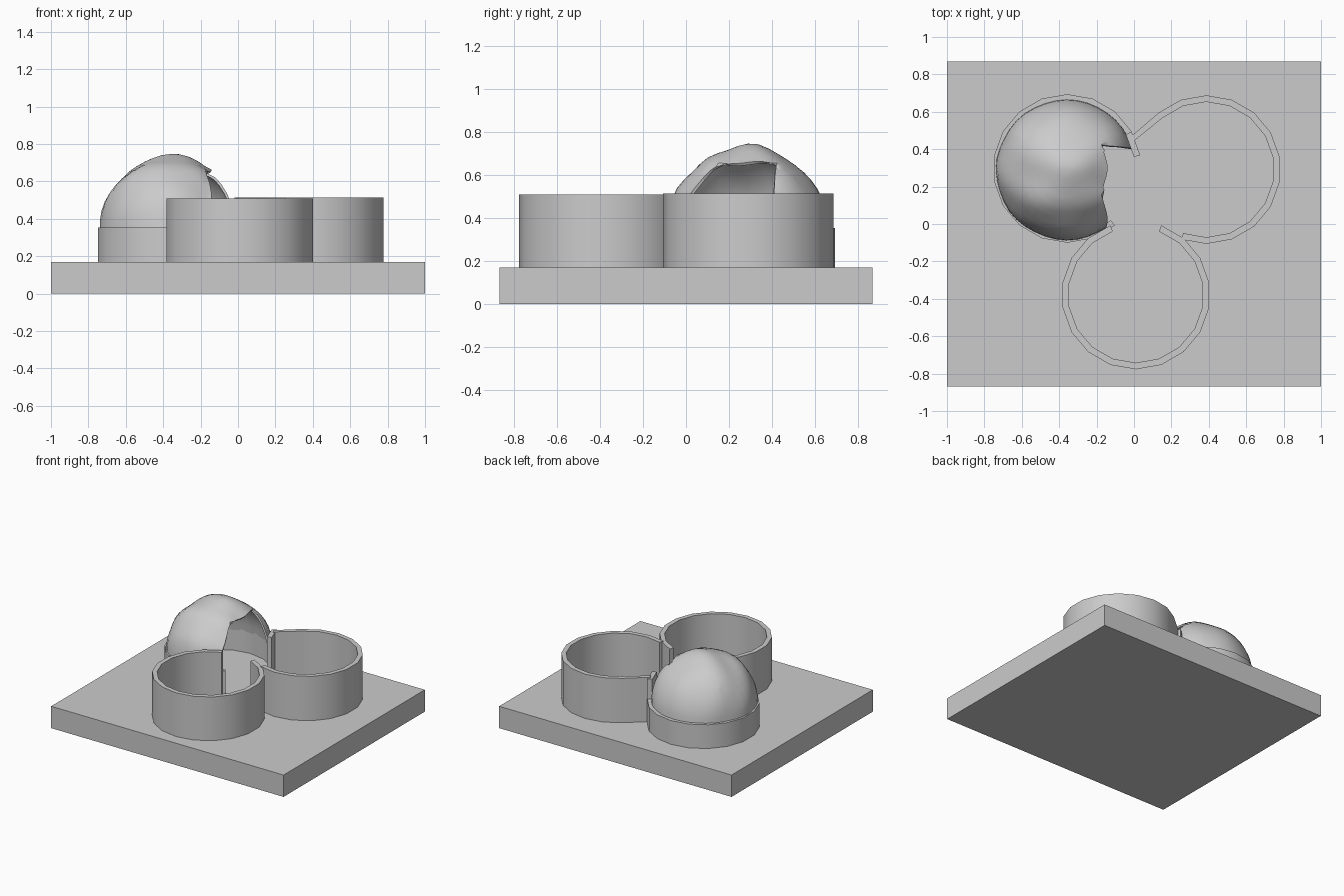
import bpy, bmesh
from math import sin, cos, pi, radians
from mathutils import Vector

if "Cube" in bpy.data.objects:
    bpy.data.objects.remove(bpy.data.objects["Cube"])

BASE_TOP = 0.17


def make_object(name, bm):
    bmesh.ops.recalc_face_normals(bm, faces=bm.faces)
    me = bpy.data.meshes.new(name)
    bm.to_mesh(me)
    bm.free()
    ob = bpy.data.objects.new(name, me)
    bpy.context.collection.objects.link(ob)
    bpy.ops.object.select_all(action='DESELECT')
    ob.select_set(True)
    bpy.context.view_layer.objects.active = ob
    return ob


def curved_wall(name, center, angles, top, extra=None):
    """Open wall of an 18-sided room, swept along the given angles."""
    pairs = []
    for a in angles:
        d = Vector((cos(radians(a)), sin(radians(a))))
        c = Vector(center)
        pairs.append((c + d * 0.397, c + d * 0.362))
    if extra:
        pairs.append((Vector(extra[0]), Vector(extra[1])))
    bm = bmesh.new()
    rows = []
    for o, i in pairs:
        rows.append([bm.verts.new((p.x, p.y, z)) for p, z in
                     ((o, BASE_TOP - 0.01), (o, top), (i, top), (i, BASE_TOP - 0.01))])
    for r, s in zip(rows, rows[1:]):
        for k in range(4):
            bm.faces.new((r[k], r[(k + 1) % 4], s[(k + 1) % 4], s[k]))
    bm.faces.new(rows[0])
    bm.faces.new(rows[-1])
    make_object(name, bm)
    bpy.ops.object.shade_smooth_by_angle(angle=radians(30))


# base slab
bm = bmesh.new()
bmesh.ops.create_cube(bm, size=1)
bmesh.ops.scale(bm, vec=(2, 1.736, BASE_TOP), verts=bm.verts)
bmesh.ops.translate(bm, vec=(0, 0, BASE_TOP / 2), verts=bm.verts)
make_object("base_slab", bm)

# three round rooms opening on the centre
curved_wall("front_room_wall", (0.01, -0.38), range(110, 431, 20), 0.51)
curved_wall("right_room_wall", (0.387, 0.291), range(-110, 131, 20), 0.515,
            extra=((-0.02, 0.465), (-0.005, 0.44)))
curved_wall("left_room_wall", (-0.357, 0.297), range(30, 311, 20), 0.355)
curved_wall("left_door_jamb", (-0.357, 0.297), (10, 30), 0.51)

# lumpy dome over the left room
C = Vector((-0.362, 0.288, 0.34))
R = 0.375
bm = bmesh.new()
bmesh.ops.create_uvsphere(bm, u_segments=40, v_segments=24, radius=1)
bmesh.ops.bisect_plane(bm, geom=bm.verts[:] + bm.edges[:] + bm.faces[:],
                       plane_co=(0, 0, 0), plane_no=(0, 0, 1), clear_inner=True)
for v in bm.verts:
    d = v.co.copy()
    lump = 0.009 * sin(5 * d.x + 1) * cos(6 * d.y) + 0.006 * sin(9 * d.y + 7 * d.z)
    lump *= 0.3 + 0.7 * d.z
    v.co = C + Vector((d.x * R, d.y * R, d.z * 0.395)) + d * lump

# ragged opening torn out of the dome's right side
for co, no in (((-0.155, 0, 0), (1, 0, 0)), ((0, 0.405, 0), (0.1, 1, 0))):
    bmesh.ops.bisect_plane(bm, geom=bm.verts[:] + bm.edges[:] + bm.faces[:],
                           plane_co=co, plane_no=no)
gone = []
for f in bm.faces:
    p = f.calc_center_median()
    if p.x > -0.155 and (p.y - 0.405) + 0.1 * p.x < 0:
        gone.append(f)
bmesh.ops.delete(bm, geom=gone, context='FACES')
for v in bm.verts:
    if v.is_boundary and abs(v.co.x + 0.155) < 0.002:
        v.co.x += 0.014 * sin(23 * v.co.y + 1)
make_object("left_room_dome", bm)
m = bpy.context.object.modifiers.new("thickness", 'SOLIDIFY')
m.thickness = 0.014
m.offset = -1
bpy.ops.object.modifier_apply(modifier=m.name)
bpy.ops.object.shade_smooth_by_angle(angle=radians(40))
